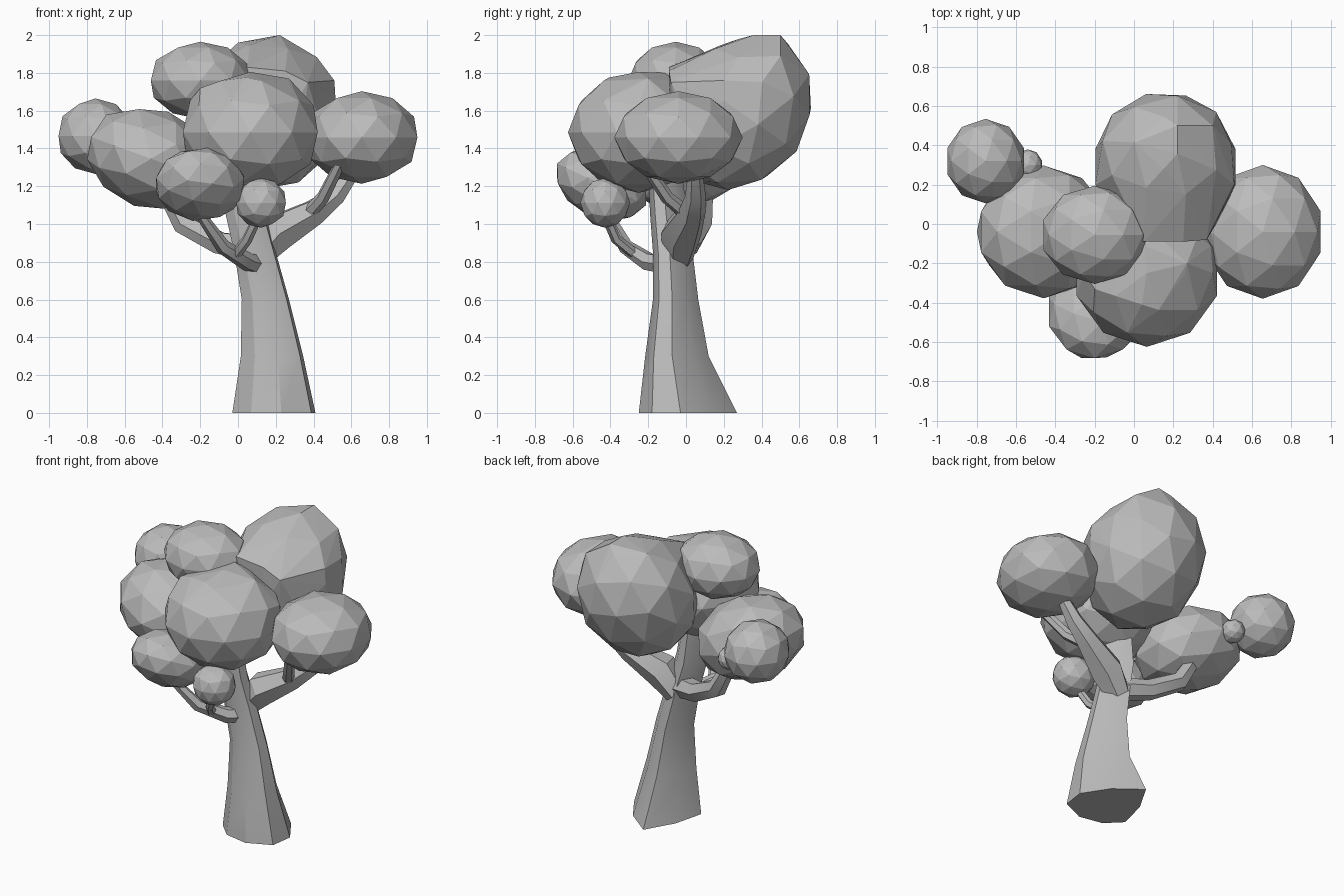
import bpy, bmesh, math
from mathutils import Vector, Matrix, Euler

cube = bpy.data.objects.get("Cube")
if cube:
    bpy.data.objects.remove(cube)

grey = bpy.data.materials.new("plain_grey")
grey.use_nodes = True
tone = (0.5, 0.5, 0.5, 1)
grey.diffuse_color = tone
grey.node_tree.nodes["Principled BSDF"].inputs["Base Color"].default_value = tone


def finish(name, bm, smooth=False):
    bmesh.ops.recalc_face_normals(bm, faces=bm.faces)
    mesh = bpy.data.meshes.new(name)
    bm.to_mesh(mesh)
    bm.free()
    mesh.materials.append(grey)
    obj = bpy.data.objects.new(name, mesh)
    bpy.context.collection.objects.link(obj)
    if smooth:
        bpy.ops.object.select_all(action='DESELECT')
        obj.select_set(True)
        bpy.context.view_layer.objects.active = obj
        bpy.ops.object.shade_smooth_by_angle(angle=math.radians(30))


def puff(name, centre, radii, tilt=(0, 0, 0), peaks=()):
    """Faceted leaf clump; peaks are extra points that stretch its hull."""
    bm = bmesh.new()
    turn = Euler([math.radians(a) for a in tilt]).to_matrix().to_4x4()
    bmesh.ops.create_icosphere(bm, subdivisions=2, radius=1,
                               matrix=Matrix.Translation(centre) @ turn @ Matrix.Diagonal((*radii, 1)))
    if peaks:
        for p in peaks:
            bm.verts.new(p)
        hull = bmesh.ops.convex_hull(bm, input=bm.verts)
        inner = {g for g in hull["geom_interior"] if isinstance(g, bmesh.types.BMVert)}
        bmesh.ops.delete(bm, geom=list(inner), context='VERTS')
    finish(name, bm)


def skin(name, rings):
    """Bridge successive rings of points and cap both ends."""
    bm = bmesh.new()
    loops = [[bm.verts.new(p) for p in ring] for ring in rings]
    n = len(loops[0])
    for a, b in zip(loops, loops[1:]):
        for i in range(n):
            j = (i + 1) % n
            bm.faces.new((a[i], a[j], b[j], b[i]))
    bm.faces.new(loops[0])
    bm.faces.new(loops[-1])
    finish(name, bm, True)


def branch(name, path, radii, sides=6):
    """Tapering limb along a path."""
    pts = [Vector(p) for p in path]
    rings = []
    for k, (p, r) in enumerate(zip(pts, radii)):
        along = (pts[min(k + 1, len(pts) - 1)] - pts[max(k - 1, 0)]).normalized()
        u = along.cross(Vector((0, 0, 1))).normalized()
        v = u.cross(along)
        angles = [math.tau * i / sides for i in range(sides)]
        rings.append([p + r * (u * math.cos(a) + v * math.sin(a)) for a in angles])
    skin(name, rings)


# Trunk: uneven eight-sided outline scaled per section (x, y, z, half width, half depth)
outline = [(.9, -.73), (1, -.15), (.5, .5), (-.27, 1), (-.77, .27), (-1, -.5), (-.55, -.88), (.18, -1)]
sections = [(.19, .01, 0, .22, .26), (.18, -.048, .3, .165, .168), (.145, -.055, .6, .125, .12),
            (.09, -.07, .85, .11, .105), (.04, -.09, 1.05, .105, .1), (.02, -.12, 1.35, .085, .085)]
skin("trunk", [[(x + w * u, y + d * v, z) for u, v in outline] for x, y, z, w, d in sections])

# Limbs
branch("left_branch", [(.09, -.04, .82), (.2, -.025, .95), (.4, .03, 1.06), (.52, .05, 1.15), (.63, .05, 1.3)],
       [.08, .11, .075, .055, .035])
branch("left_twig", [(.37, .01, 1.05), (.45, -.1, 1.14), (.54, -.22, 1.32)], [.04, .035, .03])
branch("right_branch", [(.08, -.05, .87), (-.1, .02, .9), (-.29, .08, 1.0), (-.39, .1, 1.18)],
       [.075, .065, .06, .045])
branch("front_branch", [(.12, -.08, .78), (.05, -.2, .8), (-.08, -.32, .88), (-.22, -.43, 1.08)],
       [.055, .05, .04, .025])
branch("front_twig", [(-.01, -.27, .84), (.05, -.37, .92), (.11, -.43, 1.05)], [.03, .028, .025])

# Leaf clumps
puff("left_puff", (.655, -.04, 1.458), (.31, .34, .245))
puff("front_puff", (.065, -.25, 1.485), (.375, .375, .32),
     peaks=[(-.2, -.33, 1.72), (.27, -.2, 1.77), (.39, -.11, 1.6), (.05, -.11, 1.8), (.04, -.41, 1.775)])
puff("back_puff", (.16, .29, 1.59), (.375, .36, .44), (-35, 0, 0),
     peaks=[(.22, .5, 2), (.15, .28, 1.98), (.4, .5, 1.89), (.51, .2, 1.76),
            (.05, -.09, 1.83), (.25, -.09, 1.81), (.37, -.08, 1.75)])
puff("top_puff", (-.2, -.055, 1.76), (.275, .25, .205))
puff("right_puff", (-.46, -.04, 1.345), (.355, .338, .265), (0, 20, 0))
puff("far_right_puff", (-.755, .32, 1.465), (.205, .215, .2))
puff("front_right_puff", (-.2, -.447, 1.21), (.245, .26, .18), (-25, 0, 0))
puff("small_front_puff", (.122, -.428, 1.112), (.138, .132, .132))
puff("tiny_back_puff", (-.54, .3, 1.355), (.075, .08, .075))
